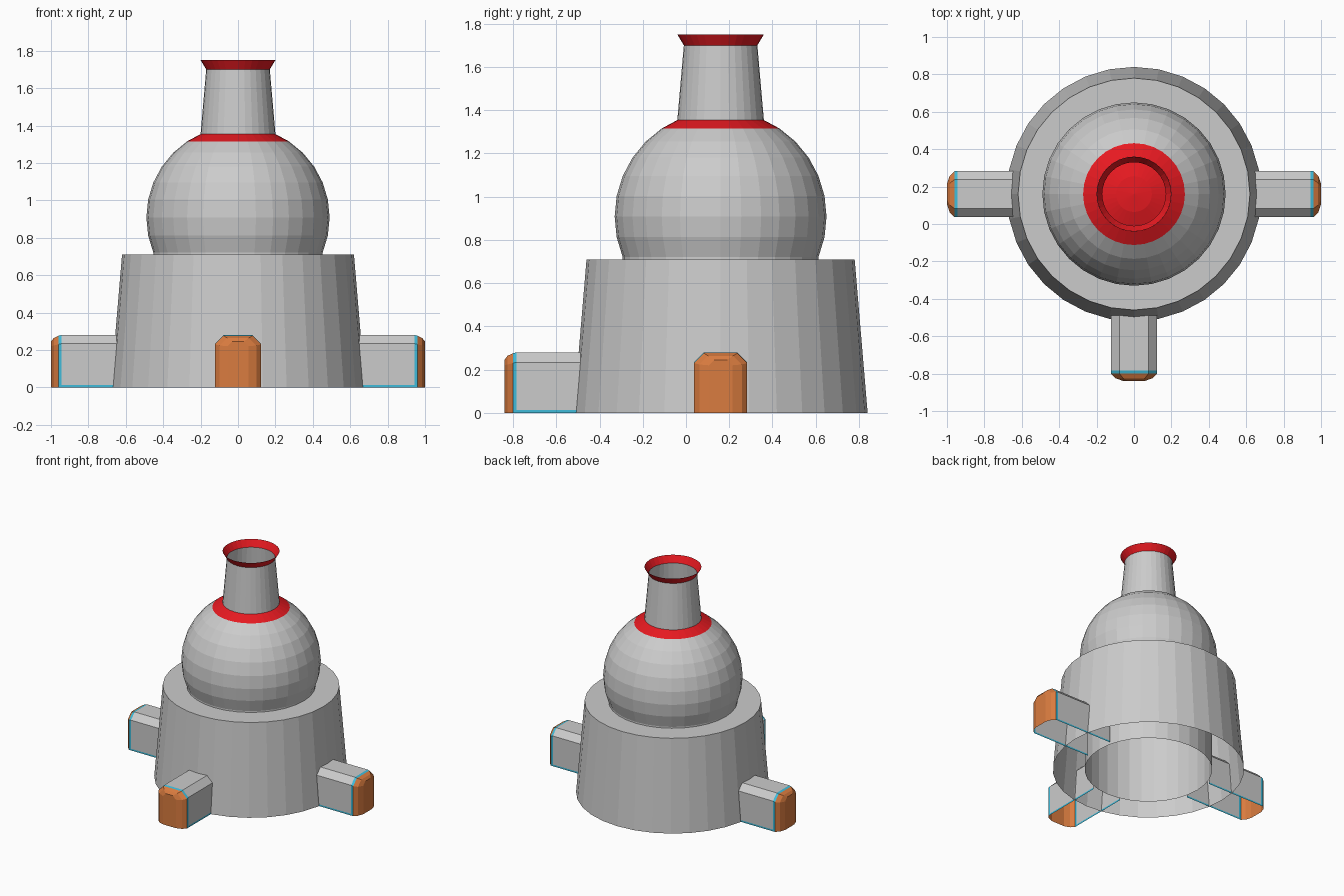
import bpy
from math import sin, cos, pi, radians

if "Cube" in bpy.data.objects:
    bpy.data.objects.remove(bpy.data.objects["Cube"])

N = 32          # sides of every turned part
CY = 0.16       # y of the main axis


def material(name, rgb):
    m = bpy.data.materials.new(name)
    m.diffuse_color = (*rgb, 1)
    m.use_nodes = True
    m.node_tree.nodes["Principled BSDF"].inputs["Base Color"].default_value = m.diffuse_color
    return m


GREY = material("grey", (0.8, 0.8, 0.8))
RED = material("red", (0.8, 0.01, 0.015))
ORANGE = material("orange", (0.7, 0.2, 0.05))
TEAL = material("teal", (0.05, 0.5, 0.7))


def make(name, verts, faces, mats=None, slots=()):
    me = bpy.data.meshes.new(name)
    me.from_pydata(verts, [], faces)
    for m in slots:
        me.materials.append(m)
    if mats:
        me.polygons.foreach_set("material_index", mats)
    me.update()
    ob = bpy.data.objects.new(name, me)
    ob.location.y = CY
    bpy.context.collection.objects.link(ob)
    return ob


def lathe(name, profile, red_from=None):
    """Turn (radius, z) points into an open shell; bands from red_from up are red."""
    verts = [(r * cos(2 * pi * j / N), r * sin(2 * pi * j / N), z)
             for r, z in profile for j in range(N)]
    faces, mats = [], []
    for i in range(len(profile) - 1):
        for j in range(N):
            k = (j + 1) % N
            faces.append((i * N + j, i * N + k, (i + 1) * N + k, (i + 1) * N + j))
            mats.append(int(red_from is not None and i >= red_from))
    return make(name, verts, faces, mats, (GREY, RED))


# Tapered drum with a shelf and an inner wall, open underneath
lathe("base_drum", [(0.68, 0), (0.62, 0.71), (0.453, 0.71), (0.453, 0)])

# Ball with a red cap
R, CZ = 0.49, 0.908
ball = [(0.453, 0.71)]
ball += [(R * cos(radians(11.25 * k)), CZ + R * sin(radians(11.25 * k))) for k in range(-2, 8)]
ball.append((0.0005, CZ + R))
lathe("ball", ball, red_from=8)

# Open tapered neck with a flared red lip
lathe("neck", [(0.201, 1.345), (0.17, 1.70), (0.20, 1.75)], red_from=1)


# Three legs with teal trim and rounded orange ends, open underneath
def section(x, w, top, c):
    half = [(w, 0), (w, 0.013), (w, top - c), (w - c, top)]
    pts = half + [(-y, z) for y, z in reversed(half)]
    return [(x, y, z) for y, z in pts]


def leg(name, angle):
    rings = [section(0.46, 0.123, 0.28, 0.046),
             section(0.943, 0.123, 0.28, 0.046),
             section(0.96, 0.123, 0.276, 0.046),
             section(0.985, 0.098, 0.264, 0.040),
             section(1.0, 0.055, 0.245, 0.025)]
    verts = [v for ring in rings for v in ring]
    faces, mats = [], []
    for i in range(len(rings) - 1):
        for j in range(7):
            a, b = i * 8 + j, (i + 1) * 8 + j
            faces.append((a, b, b + 1, a + 1))
            trim = i == 1 or (i == 0 and j in (0, 6))
            mats.append(1 if trim else 2 if i > 1 else 0)
    faces.append(tuple(range(39, 31, -1)))
    mats.append(2)
    ob = make(name, verts, [f[::-1] for f in faces], mats, (GREY, TEAL, ORANGE))
    ob.rotation_euler.z = angle


for name, angle in (("right_leg", 0), ("left_leg", pi), ("front_leg", -pi / 2)):
    leg(name, angle)
